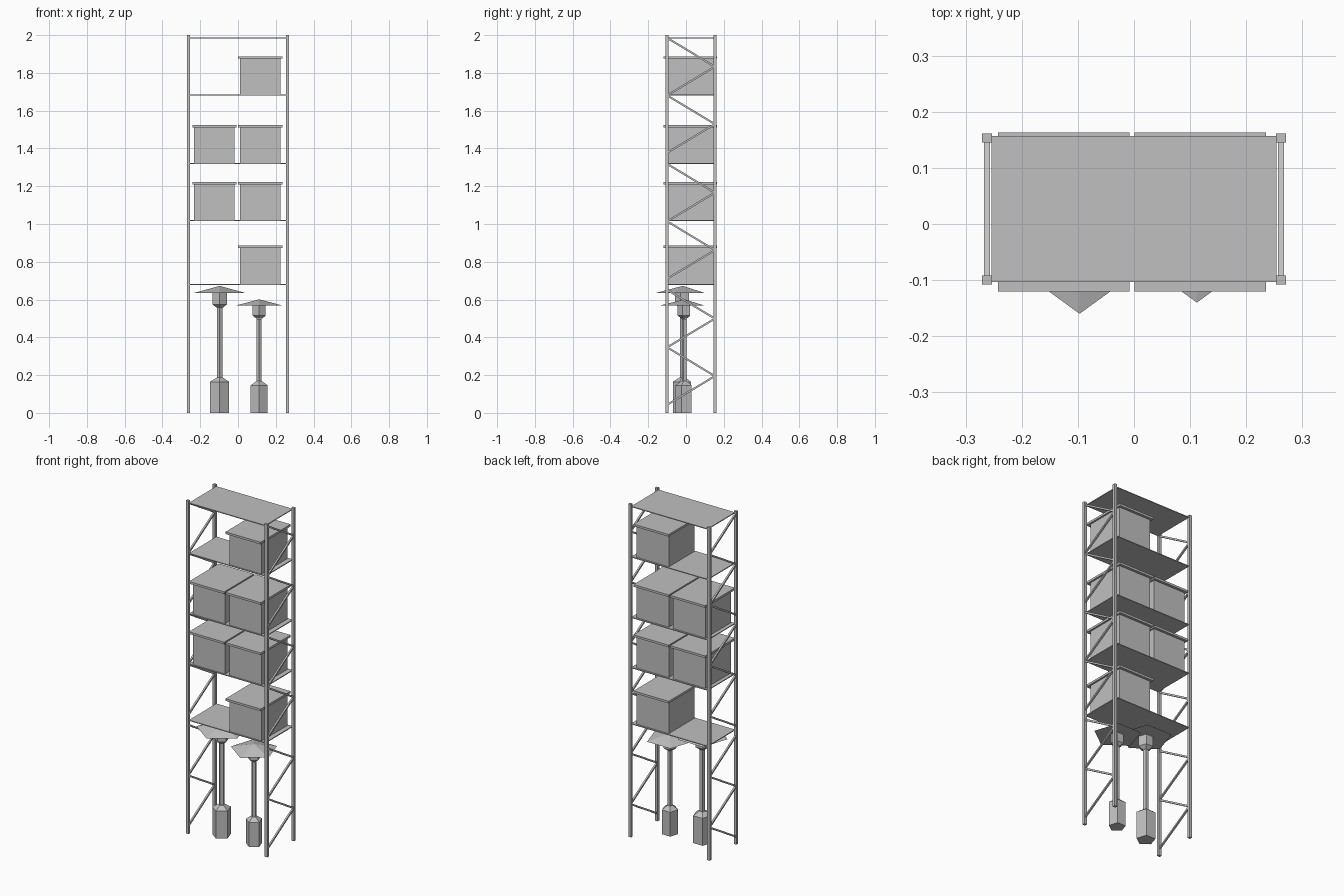
import bpy
import bmesh
import math
from mathutils import Vector

cube = bpy.data.objects.get("Cube")
if cube:
    bpy.data.objects.remove(cube, do_unlink=True)

grey = bpy.data.materials.new("plain grey")
grey.use_nodes = True
COLOUR = (0.53, 0.53, 0.53, 1)
grey.diffuse_color = COLOUR
grey.node_tree.nodes["Principled BSDF"].inputs["Base Color"].default_value = COLOUR


def finish(name, bm):
    bmesh.ops.recalc_face_normals(bm, faces=bm.faces)
    mesh = bpy.data.meshes.new(name)
    bm.to_mesh(mesh)
    bm.free()
    mesh.materials.append(grey)
    obj = bpy.data.objects.new(name, mesh)
    bpy.context.collection.objects.link(obj)
    return obj


def add_box(bm, low, high):
    low, high = Vector(low), Vector(high)
    verts = bmesh.ops.create_cube(bm, size=1)["verts"]
    bmesh.ops.scale(bm, vec=high - low, verts=verts)
    bmesh.ops.translate(bm, vec=(low + high) / 2, verts=verts)


def add_bar(bm, start, end, width):
    start, end = Vector(start), Vector(end)
    along = end - start
    verts = bmesh.ops.create_cube(bm, size=1)["verts"]
    bmesh.ops.scale(bm, vec=(width, width, along.length), verts=verts)
    # Keep the bar's sides parallel to the frame while tilting it about x
    tilt = math.atan2(-along.y, along.z)
    for v in verts:
        y, z = v.co.y, v.co.z
        v.co.y = y * math.cos(tilt) - z * math.sin(tilt)
        v.co.z = y * math.sin(tilt) + z * math.cos(tilt)
    bmesh.ops.translate(bm, vec=(start + end) / 2, verts=verts)


def lathe(name, x, y, profile, sides=5):
    # Stack of rings with one corner pointing to the front
    bm = bmesh.new()
    rings = []
    for r, z in profile:
        ring = []
        for i in range(sides):
            a = math.tau * i / sides - math.pi / 2
            ring.append(bm.verts.new((x + r * math.cos(a), y + r * math.sin(a), z)))
        rings.append(ring)
    for a, b in zip(rings, rings[1:]):
        for i in range(sides):
            j = (i + 1) % sides
            bm.faces.new((a[i], a[j], b[j], b[i]))
    bm.faces.new(rings[0])
    bm.faces.new(rings[-1])
    return finish(name, bm)


POST_X, FRONT, BACK = 0.262, -0.1, 0.153

# Corner posts and zigzag braces on each end
for side, x in (("left", POST_X), ("right", -POST_X)):
    for place, y in (("front", FRONT), ("back", BACK)):
        bm = bmesh.new()
        add_box(bm, (x - 0.009, y - 0.008, 0), (x + 0.009, y + 0.008, 2))
        finish(f"{side}_{place}_post", bm)
    bm = bmesh.new()
    for unit in range(3):
        top = 1.985 - unit * 0.667
        for k in range(4):
            ys = (FRONT, BACK) if k % 2 == 0 else (BACK, FRONT)
            z = top - k * 0.152
            add_bar(bm, (x, ys[0], z), (x, ys[1], z - 0.152), 0.01)
    finish(f"{side}_braces", bm)

# Shelves
SHELVES = (0.683, 1.02, 1.322, 1.685, 1.988)
for n, z in enumerate(SHELVES):
    bm = bmesh.new()
    add_box(bm, (-0.254, -0.103, z - 0.005), (0.254, 0.157, z))
    finish(f"shelf_{n + 1}", bm)

# Lidded storage boxes: centre x and shelf index
for n, (x, shelf) in enumerate(((0.118, 0), (0.118, 1), (-0.125, 1),
                                (0.118, 2), (-0.125, 2), (0.118, 3))):
    z = SHELVES[shelf]
    bm = bmesh.new()
    add_box(bm, (x - 0.107, -0.097, z), (x + 0.107, 0.147, z + 0.19))
    finish(f"storage_box_{n + 1}", bm)
    bm = bmesh.new()
    add_box(bm, (x - 0.117, -0.12, z + 0.19), (x + 0.117, 0.163, z + 0.203))
    finish(f"box_lid_{n + 1}", bm)

# Two patio heaters: x, y, height of shade rim, base radius, shade radius
for n, (x, y, rim, base, shade) in enumerate(((-0.097, -0.017, 0.635, 0.053, 0.143),
                                              (0.112, -0.008, 0.568, 0.047, 0.132))):
    k = base / 0.053
    body = 0.163 * k * 1.01
    lathe(f"heater_base_{n + 1}", x, y,
          ((base, 0), (base, body), (0.018 * k, body + 0.022)))
    lathe(f"heater_pole_{n + 1}", x, y,
          ((0.016 * k, body), (0.016 * k, rim - 0.07)))
    lathe(f"heater_burner_{n + 1}", x, y,
          ((0.017 * k, rim - 0.078 * k), (0.041 * k, rim - 0.06 * k), (0.041 * k, rim)))
    lathe(f"heater_shade_{n + 1}", x, y,
          ((shade, rim), (0.001, rim + 0.037 * k)))
